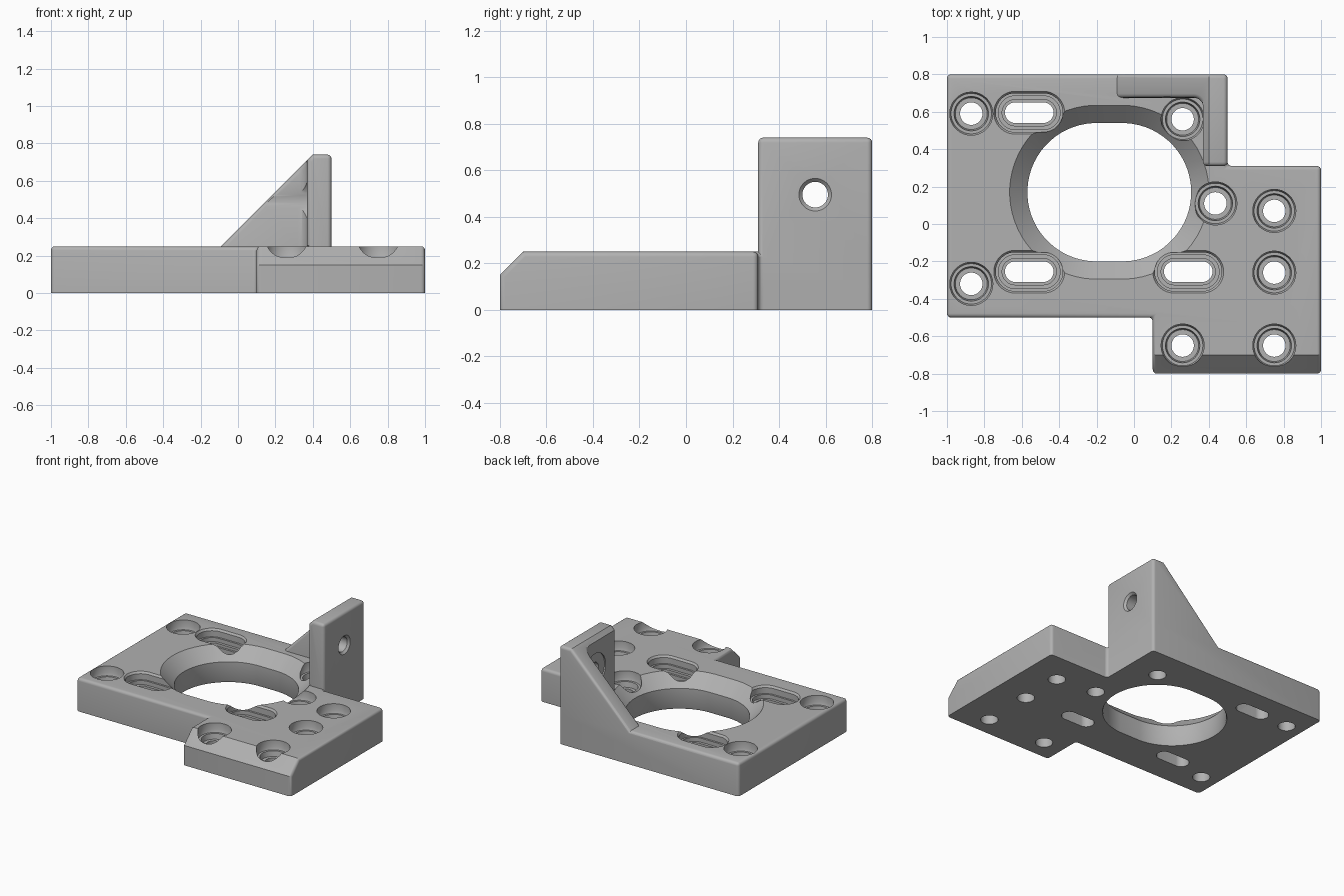
import bpy, bmesh, math
from mathutils import Vector

if "Cube" in bpy.data.objects:
    bpy.data.objects.remove(bpy.data.objects["Cube"])

grey = bpy.data.materials.new("machined_grey")
grey.use_nodes = True
grey.diffuse_color = (0.44, 0.44, 0.44, 1)
grey.node_tree.nodes["Principled BSDF"].inputs["Base Color"].default_value = grey.diffuse_color

EDGE = 0.022


def to_object(bm, name):
    bmesh.ops.recalc_face_normals(bm, faces=bm.faces[:])
    mesh = bpy.data.meshes.new(name)
    bm.to_mesh(mesh)
    bm.free()
    mesh.materials.append(grey)
    ob = bpy.data.objects.new(name, mesh)
    bpy.context.collection.objects.link(ob)
    return ob


def prism(outline, z0, z1):
    bm = bmesh.new()
    base = bm.faces.new([bm.verts.new((x, y, z0)) for x, y in outline])
    top = bmesh.ops.extrude_face_region(bm, geom=[base])["geom"]
    bmesh.ops.translate(bm, vec=(0, 0, z1 - z0),
                        verts=[v for v in top if isinstance(v, bmesh.types.BMVert)])
    bmesh.ops.recalc_face_normals(bm, faces=bm.faces[:])
    return bm


def slice_off(bm, point, normal):
    """Remove everything on the normal's side of a plane and cap the cut."""
    bmesh.ops.bisect_plane(bm, geom=bm.verts[:] + bm.edges[:] + bm.faces[:],
                           plane_co=point, plane_no=normal, clear_outer=True)
    bmesh.ops.holes_fill(bm, edges=[e for e in bm.edges if e.is_boundary], sides=0)
    bmesh.ops.recalc_face_normals(bm, faces=bm.faces[:])


def round_edges(bm, above):
    """Round the square edges that do not lie below a height."""
    edges = [e for e in bm.edges if len(e.link_faces) == 2
             and e.calc_face_angle() > math.radians(50)
             and max(v.co.z for v in e.verts) > above]
    bmesh.ops.bevel(bm, geom=edges, offset=EDGE, segments=4, profile=0.5,
                    affect='EDGES', clamp_overlap=False)


def slot_cutter(steps, half=0.0, count=64):
    """Stack of round or slot-shaped rings, given as (radius, height)."""
    bm = bmesh.new()
    rings = []
    for r, z in steps:
        ring = []
        for i in range(count):
            a = math.tau * (i + 0.5) / count
            shift = math.copysign(half, math.cos(a))
            ring.append(bm.verts.new((r * math.cos(a) + shift, r * math.sin(a), z)))
        rings.append(ring)
    for low, high in zip(rings, rings[1:]):
        for i in range(count):
            j = (i + 1) % count
            bm.faces.new((low[i], low[j], high[j], high[i]))
    bm.faces.new(rings[0][::-1])
    bm.faces.new(rings[-1])
    return to_object(bm, "cutter")


def combine(target, other, operation):
    mod = target.modifiers.new("combine", 'BOOLEAN')
    mod.operation, mod.solver, mod.object = operation, 'EXACT', other
    bpy.context.view_layer.objects.active = target
    bpy.ops.object.modifier_apply(modifier=mod.name)
    bpy.data.objects.remove(other)


def cut(target, steps, location, half=0.0, turn=0.0):
    cutter = slot_cutter(steps, half)
    cutter.location = location
    cutter.rotation_euler.y = turn
    bpy.context.view_layer.update()
    combine(target, cutter, 'DIFFERENCE')


# Stepped base plate with a chamfered front lip
bm = prism([(-1, -0.5), (0.1, -0.5), (0.1, -0.8), (1, -0.8),
            (1, 0.31), (0.5, 0.31), (0.5, 0.8), (-1, 0.8)], 0, 0.25)
slice_off(bm, Vector((0, -0.7, 0.25)), Vector((0, -1, 1)))
round_edges(bm, 0.01)
plate = to_object(bm, "mounting_plate")

# Upright tab and gusset with a filleted inside corner
fillet = [(0.32 + 0.05 * math.cos(a), 0.625 + 0.05 * math.sin(a))
          for a in (math.pi / 2 * i / 8 for i in range(9))]
bm = prism([(0.37, 0.31), (0.5, 0.31), (0.5, 0.8), (-0.4, 0.8), (-0.4, 0.675)]
           + fillet[::-1], 0.1, 0.74)
slice_off(bm, Vector((0.4, 0, 0.74)), Vector((-1, 0, 1)))
round_edges(bm, 0.11)
combine(plate, to_object(bm, "upright_tab"), 'UNION')

# Large central bore with a conical lead-in
cut(plate, [(0.385, -0.02), (0.37, 0.01), (0.37, 0.155), (0.47, 0.255)],
    (-0.132, 0.17, 0), 0.068)

# Counterbored screw holes
hole = [(0.06, -0.05), (0.06, 0.14), (0.085, 0.14), (0.092, 0.18),
        (0.108, 0.18), (0.115, 0.2), (0.115, 0.27)]
for x, y in [(-0.87, 0.59), (-0.87, -0.32), (0.26, 0.56), (0.435, 0.11),
             (0.75, 0.07), (0.75, -0.26), (0.75, -0.65), (0.26, -0.65)]:
    cut(plate, hole, (x, y, 0))

# Counterbored adjustment slots
slot = [(0.055, -0.05), (0.055, 0.14), (0.07, 0.14), (0.07, 0.16), (0.09, 0.16),
        (0.09, 0.19), (0.104, 0.19), (0.104, 0.235), (0.118, 0.255)]
for x, y in [(-0.56, 0.595), (-0.56, -0.255), (0.29, -0.255)]:
    cut(plate, slot, (x, y, 0), 0.075)

# Cross hole through the upright, with screw-head clearance inside
cut(plate, [(0.125, -0.3), (0.125, 0.0), (0.055, 0.0), (0.055, 0.105),
            (0.072, 0.122), (0.072, 0.2)], (0.38, 0.555, 0.495), 0, math.pi / 2)

# Soft shading on the rounded edges
bpy.ops.object.select_all(action='DESELECT')
plate.select_set(True)
bpy.context.view_layer.objects.active = plate
bpy.ops.object.shade_smooth_by_angle(angle=math.radians(30))
